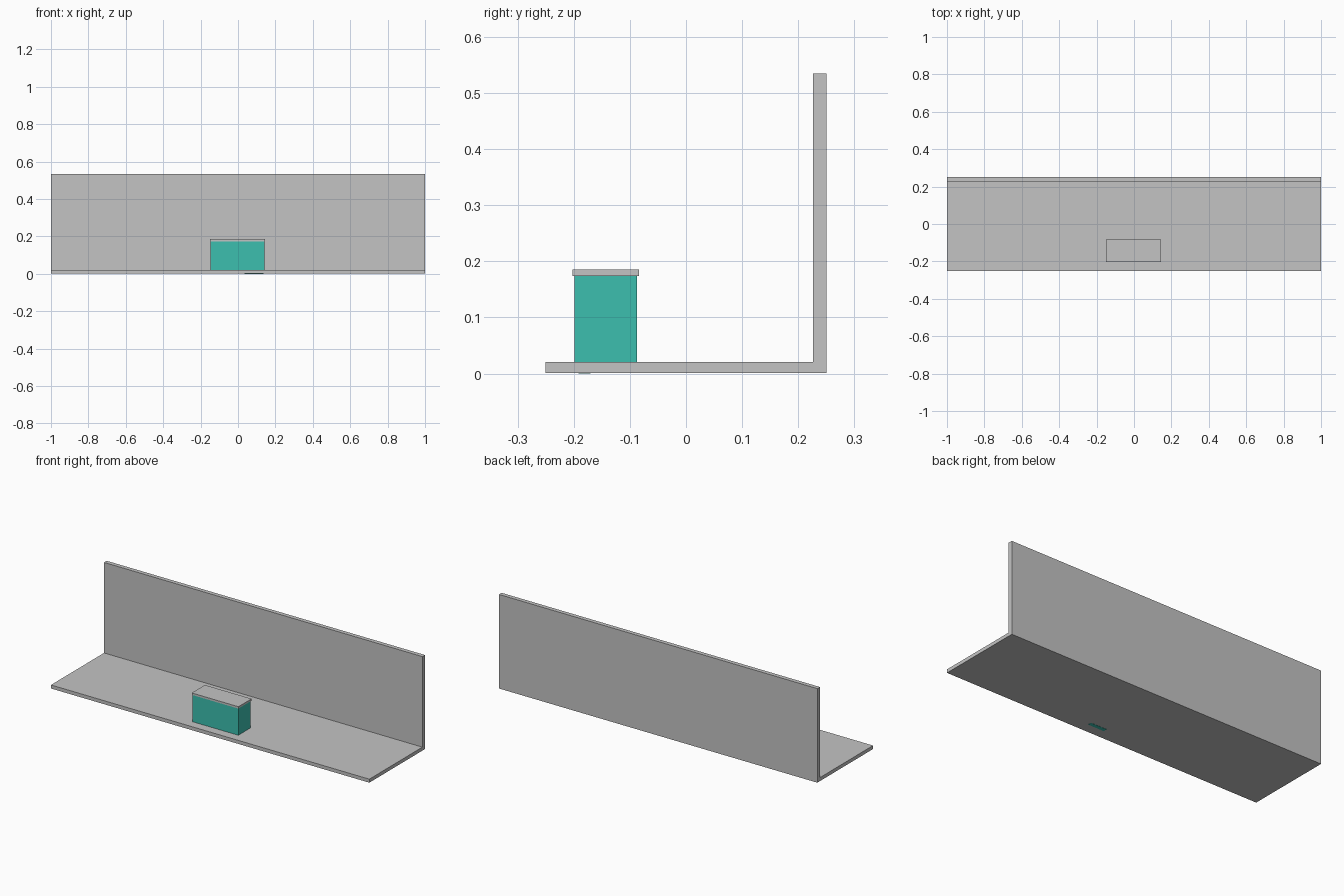
import bpy
import bmesh

if "Cube" in bpy.data.objects:
    bpy.data.objects.remove(bpy.data.objects["Cube"])


def material(name, rgb):
    m = bpy.data.materials.new(name)
    m.diffuse_color = (*rgb, 1)
    m.use_nodes = True
    m.node_tree.nodes["Principled BSDF"].inputs["Base Color"].default_value = m.diffuse_color
    return m


def mesh_object(name, bm, mat):
    bmesh.ops.recalc_face_normals(bm, faces=bm.faces)
    me = bpy.data.meshes.new(name)
    bm.to_mesh(me)
    bm.free()
    me.materials.append(mat)
    ob = bpy.data.objects.new(name, me)
    bpy.context.collection.objects.link(ob)
    return ob


def extrude_profile(name, points, x0, x1, mat):
    """Extrude a closed (y, z) profile along x."""
    bm = bmesh.new()
    face = bm.faces.new([bm.verts.new((x0, y, z)) for y, z in points])
    ext = bmesh.ops.extrude_face_region(bm, geom=[face])
    moved = [v for v in ext["geom"] if isinstance(v, bmesh.types.BMVert)]
    bmesh.ops.translate(bm, vec=(x1 - x0, 0, 0), verts=moved)
    return mesh_object(name, bm, mat)


def box(name, x, y, z, mat):
    rect = [(y[0], z[0]), (y[1], z[0]), (y[1], z[1]), (y[0], z[1])]
    return extrude_profile(name, rect, x[0], x[1], mat)


grey = material("light grey", (0.55, 0.55, 0.55))
teal = material("teal", (0.045, 0.52, 0.43))

# Floor slab and back wall as one L-shaped section
extrude_profile("floor_and_back_wall",
                [(-0.25, 0.001), (0.25, 0.001), (0.25, 0.535),
                 (0.226, 0.535), (0.226, 0.021), (-0.25, 0.021)],
                -1, 1, grey)

# Counter body with a slightly overhanging top
box("counter_body", (-0.146, 0.141), (-0.199, -0.087), (0.021, 0.174), teal)
box("counter_top", (-0.149, 0.144), (-0.202, -0.084), (0.174, 0.185), grey)

# Small fixing plate under the floor
box("fixing_plate", (0.035, 0.135), (-0.192, -0.17), (0.0, 0.004), teal)
